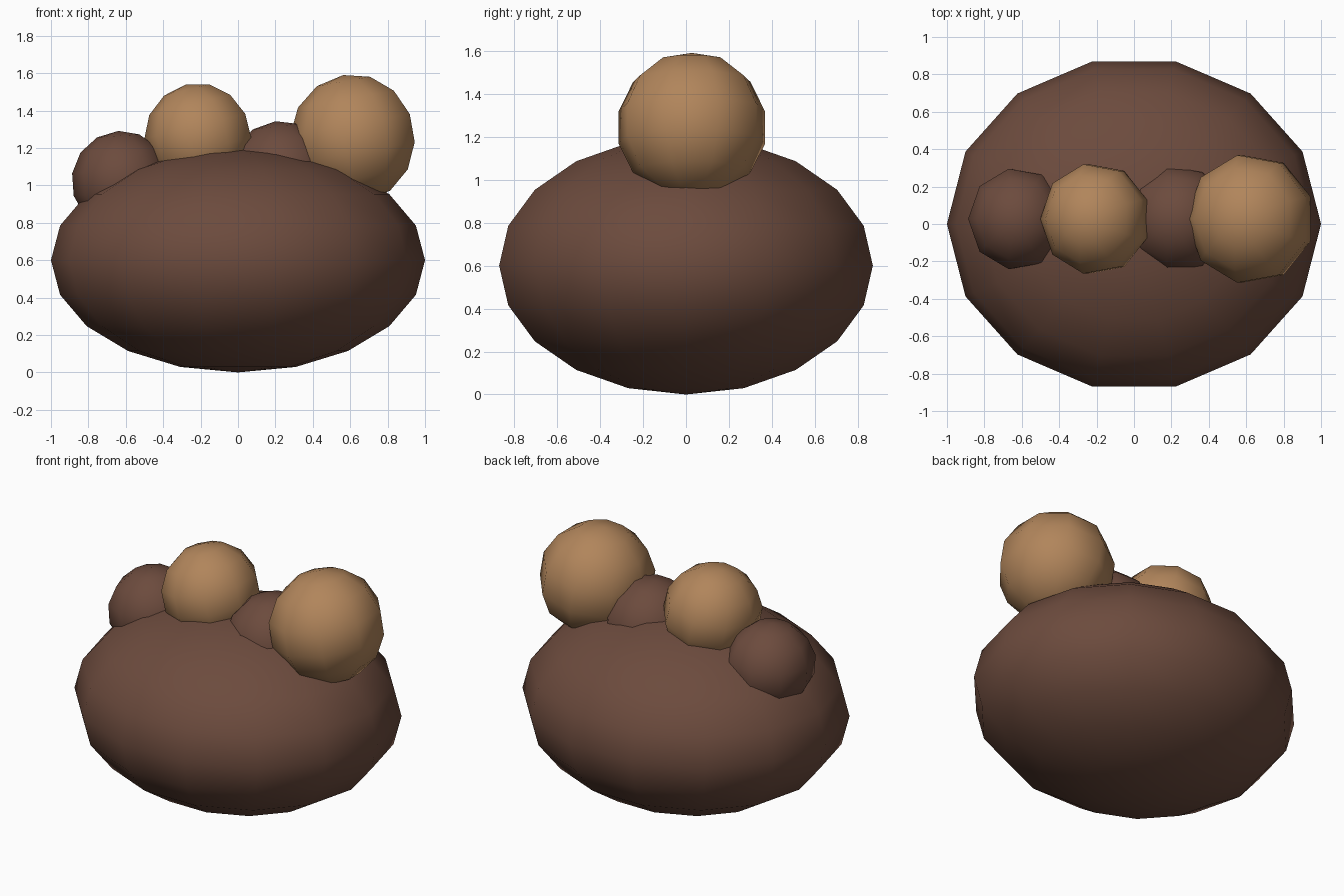
import bpy, bmesh, math
from mathutils import Matrix

if "Cube" in bpy.data.objects:
    bpy.data.objects.remove(bpy.data.objects["Cube"])


def material(name, rgb):
    m = bpy.data.materials.new(name)
    m.diffuse_color = (*rgb, 1)
    m.use_nodes = True
    m.node_tree.nodes["Principled BSDF"].inputs["Base Color"].default_value = m.diffuse_color
    return m


brown = material("dark_brown", (0.15, 0.07, 0.047))
tan = material("tan", (0.44, 0.235, 0.105))


def ball(name, segments, rings, centre, scale, tilt, mat):
    """Smooth low-poly ball, one meridian facing -x, leaned about y."""
    bm = bmesh.new()
    bmesh.ops.create_uvsphere(bm, u_segments=segments, v_segments=rings, radius=1)
    v = max(bm.verts, key=lambda p: p.co.x ** 2 + p.co.y ** 2)
    turn = math.pi - math.atan2(v.co.y, v.co.x)
    bm.transform(Matrix.Translation(centre)
                 @ Matrix.Rotation(math.radians(tilt), 4, 'Y')
                 @ Matrix.Diagonal((*scale, 1))
                 @ Matrix.Rotation(turn, 4, 'Z'))
    for f in bm.faces:
        f.smooth = True
    me = bpy.data.meshes.new(name)
    bm.to_mesh(me)
    bm.free()
    me.materials.append(mat)
    ob = bpy.data.objects.new(name, me)
    bpy.context.collection.objects.link(ob)


# wide squashed body
ball("body", 14, 10, (0, 0, 0.6), (1, 0.892, 0.6), 0, brown)

# row of alternating knobs on top: x, z, radius, tilt, material
knobs = [(-0.62, 1.022, 0.27, -4, brown),
         (-0.207, 1.254, 0.294, -14, tan),
         (0.235, 1.06, 0.285, -7, brown),
         (0.622, 1.252, 0.343, -10, tan)]
for i, (x, z, r, tilt, mat) in enumerate(knobs):
    ball(f"knob_{i + 1}", 9, 7, (x, 0.027, z), (r, r * 1.035, r), tilt, mat)
